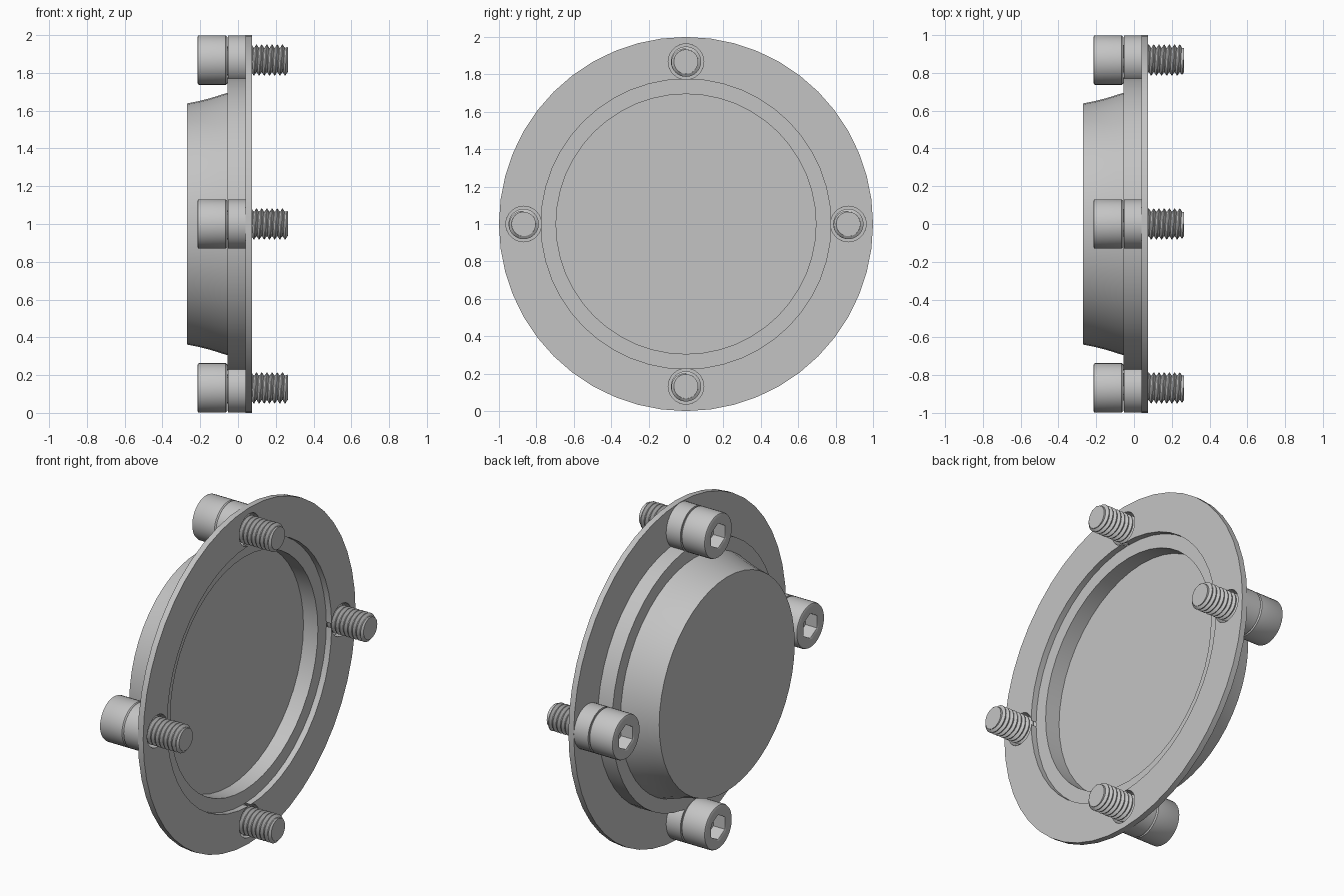
import bpy, bmesh, math

if "Cube" in bpy.data.objects:
    bpy.data.objects.remove(bpy.data.objects["Cube"], do_unlink=True)

steel = bpy.data.materials.new("light_grey_steel")
steel.use_nodes = True
GREY = (0.55, 0.55, 0.55, 1)
steel.diffuse_color = GREY
steel.node_tree.nodes["Principled BSDF"].inputs["Base Color"].default_value = GREY

CENTRE = (0, 0, 1)
BOLT_CIRCLE = 0.868
HEAD_R = 0.131
HOLE_R = 0.095
BACK, SEAT, FRONT = -0.055, 0.04, 0.075     # main planes along the axis
BOLT_SPOTS = {
    "top": (0, 0, 1 + BOLT_CIRCLE),
    "bottom": (0, 0, 1 - BOLT_CIRCLE),
    "front": (0, -BOLT_CIRCLE, 1),
    "rear": (0, BOLT_CIRCLE, 1),
}


def finish(name, bm, location):
    """Clean the mesh and make an object from it."""
    bmesh.ops.remove_doubles(bm, verts=bm.verts, dist=1e-5)
    bmesh.ops.recalc_face_normals(bm, faces=bm.faces)
    mesh = bpy.data.meshes.new(name)
    bm.to_mesh(mesh)
    bm.free()
    mesh.materials.append(steel)
    obj = bpy.data.objects.new(name, mesh)
    obj.location = location
    bpy.context.collection.objects.link(obj)
    return obj


def activate(obj):
    bpy.ops.object.select_all(action="DESELECT")
    obj.select_set(True)
    bpy.context.view_layer.objects.active = obj


def smooth(obj):
    activate(obj)
    bpy.ops.object.shade_smooth_by_angle(angle=math.radians(30))


def lathe(name, profile, location, sides, closed=False):
    """Turn (x, radius) points about the x axis; a radius may depend on angle."""
    bm = bmesh.new()
    rings = []
    for x, r in profile:
        ring = []
        for i in range(sides):
            a = math.tau * i / sides
            rad = r(a) if callable(r) else r
            ring.append(bm.verts.new((x, rad * math.sin(a), rad * math.cos(a))))
        rings.append(ring)
    pairs = list(zip(rings, rings[1:]))
    if closed:
        pairs.append((rings[-1], rings[0]))
    for p, q in pairs:
        for i in range(sides):
            j = (i + 1) % sides
            bm.faces.new((p[i], p[j], q[j], q[i]))
    return finish(name, bm, location)


def tube(name, x0, x1, inner, outer, location, sides):
    return lathe(name, [(x0, inner), (x0, outer), (x1, outer), (x1, inner)],
                 location, sides, closed=True)


def hexagon(a):
    """Radius of the hexagonal socket at a given angle."""
    sector = math.pi / 3
    return 0.064 / math.cos(a % sector - sector / 2)


def threaded_shaft(name, location):
    """Helical thread, clipped at both ends with a chamfered tip."""
    pitch, root, crest, end = 0.0275, 0.065, 0.081, 0.265
    tooth = [(0, root), (0.12, root), (0.48, crest), (0.64, crest)]
    turns, sides, per = 13, 32, len(tooth)
    bm = bmesh.new()
    rows = []
    for k in range(turns * per + 1):
        frac, r = tooth[k % per]
        row = []
        for i in range(sides):
            a = math.tau * i / sides
            x = BACK - pitch + pitch * (k // per + frac + i / sides)
            x = max(BACK, min(end, x))
            rad = min(r, root + (end - x) * 1.2)
            row.append(bm.verts.new((x, rad * math.sin(a), rad * math.cos(a))))
        rows.append(row)
    for k in range((turns - 1) * per):
        for i in range(sides):
            if i < sides - 1:
                bm.faces.new((rows[k][i], rows[k][i + 1],
                              rows[k + 1][i + 1], rows[k + 1][i]))
            else:       # the seam climbs to the next turn
                bm.faces.new((rows[k][i], rows[k + per][0],
                              rows[k + per + 1][0], rows[k + 1][i]))
    loose = [v for v in bm.verts if not v.link_faces]
    bmesh.ops.delete(bm, geom=loose, context="VERTS")
    bmesh.ops.remove_doubles(bm, verts=bm.verts, dist=1e-5)
    bmesh.ops.dissolve_degenerate(bm, edges=bm.edges, dist=1e-5)
    return finish(name, bm, location)


# Flange plate with four clearance holes
flange = tube("flange", SEAT, FRONT, 0.775, 1.0, CENTRE, 48)
for spot in BOLT_SPOTS.values():
    drill = lathe("drill", [(0, 0), (0, HOLE_R), (0.2, HOLE_R), (0.2, 0)], spot, 32)
    drill.hide_render = True
    cut = flange.modifiers.new("hole", "BOOLEAN")
    cut.operation = "DIFFERENCE"
    cut.solver = "EXACT"
    cut.object = drill
    activate(flange)
    bpy.ops.object.modifier_apply(modifier=cut.name)
    bpy.data.objects.remove(drill, do_unlink=True)
smooth(flange)

# Seat ring stepped back inside the flange
smooth(tube("seat_ring", BACK, SEAT, 0.695, 0.775, CENTRE, 48))

# Solid domed plug with a gently curved side and flat ends
smooth(lathe("plug", [(BACK, 0), (BACK, 0.695), (-0.1, 0.681), (-0.15, 0.665),
                      (-0.21, 0.65), (-0.27, 0.638), (-0.27, 0)], CENTRE, 48))

# Bolts: socket head, spacer and threaded shaft at each spot
HEAD_BACK, BEVEL = -0.215, 0.01
head_profile = [
    (BACK, 0), (BACK, HEAD_R - BEVEL), (BACK - BEVEL, HEAD_R),
    (HEAD_BACK + BEVEL, HEAD_R), (HEAD_BACK + 0.003, HEAD_R - 0.003),
    (HEAD_BACK, HEAD_R - BEVEL), (HEAD_BACK, 0.078), (HEAD_BACK + 0.004, hexagon),
    (HEAD_BACK + 0.08, hexagon), (HEAD_BACK + 0.08, 0),
]
for label, spot in BOLT_SPOTS.items():
    smooth(lathe(label + "_bolt_head", head_profile, spot, 36))
    smooth(tube(label + "_spacer", BACK + 0.001, SEAT - 0.001,
                HOLE_R, HEAD_R, spot, 36))
    smooth(threaded_shaft(label + "_bolt_shaft", spot))
    smooth(lathe(label + "_bolt_core", [(BACK, 0), (BACK, 0.0648),
                                        (0.265, 0.0648), (0.265, 0)], spot, 32))
